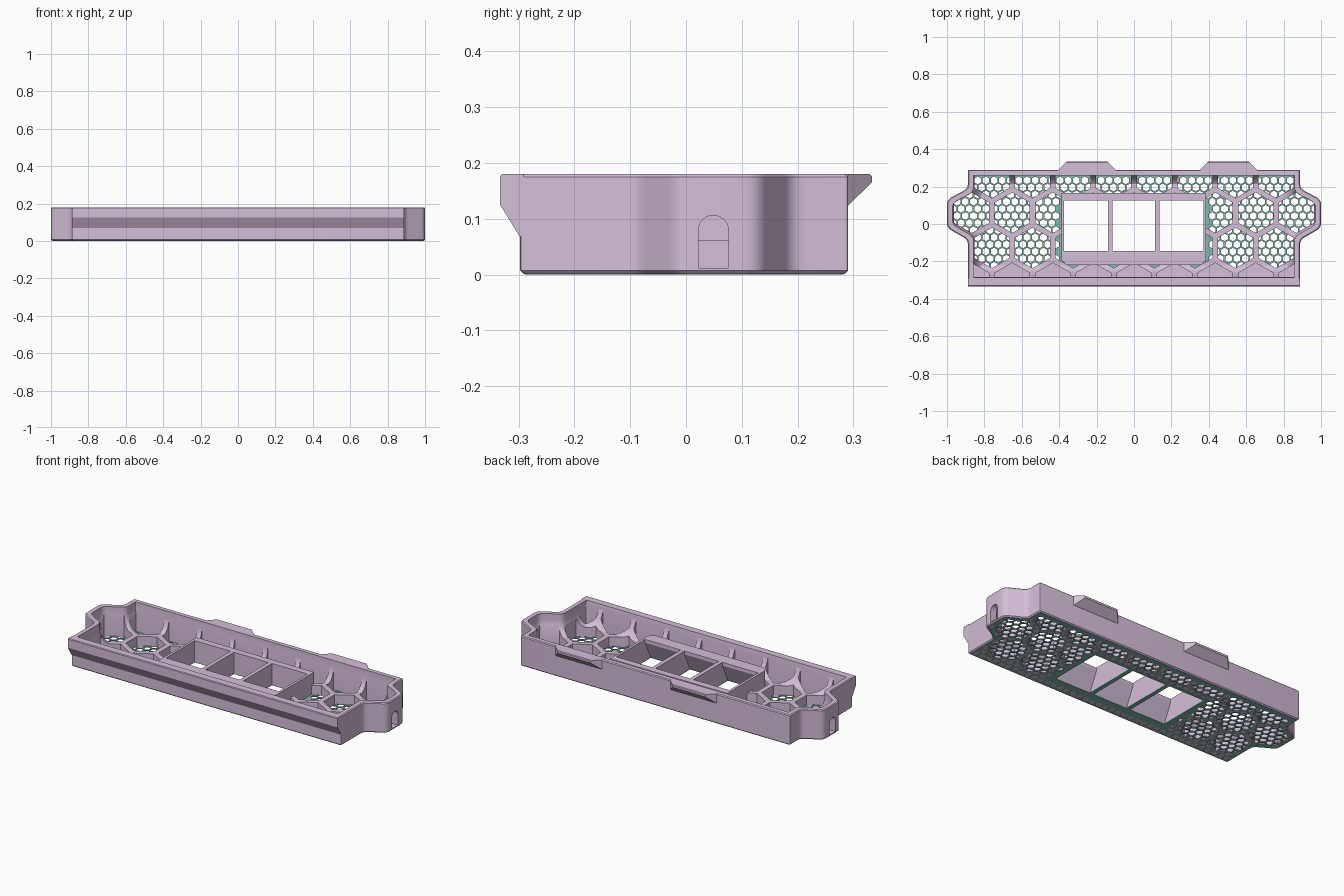
import bpy, bmesh, math
from mathutils import Vector

old = bpy.data.objects.get("Cube")
if old:
    bpy.data.objects.remove(old)


def material(name, rgb):
    m = bpy.data.materials.new(name)
    m.use_nodes = True
    m.diffuse_color = (*rgb, 1)
    m.node_tree.nodes["Principled BSDF"].inputs["Base Color"].default_value = (*rgb, 1)
    return m


lilac = material("lilac", (0.66, 0.52, 0.69))
teal = material("teal", (0.24, 0.47, 0.42))


def add_rings(bm, rings):
    """Closed solid through rings of 3D points."""
    rows = [[bm.verts.new(p) for p in ring] for ring in rings]
    n = len(rows[0])
    for a, b in zip(rows, rows[1:]):
        for i in range(n):
            j = (i + 1) % n
            bm.faces.new((a[i], a[j], b[j], b[i]))
    bm.faces.new(rows[0][::-1])
    bm.faces.new(rows[-1])


def solid(name, groups, mat=None):
    bm = bmesh.new()
    for rings in groups:
        add_rings(bm, rings)
    bmesh.ops.recalc_face_normals(bm, faces=bm.faces)
    me = bpy.data.meshes.new(name)
    bm.to_mesh(me)
    bm.free()
    ob = bpy.data.objects.new(name, me)
    bpy.context.collection.objects.link(ob)
    if mat:
        me.materials.append(mat)
    else:
        ob.hide_render = True
    return ob


def combine(ob, cutters, operation="DIFFERENCE"):
    for c in cutters:
        mod = ob.modifiers.new("cut", "BOOLEAN")
        mod.operation = operation
        mod.solver = "EXACT"
        mod.object = c
    dg = bpy.context.evaluated_depsgraph_get()
    me = bpy.data.meshes.new_from_object(ob.evaluated_get(dg))
    ob.modifiers.clear()
    ob.data = me


def outline(d, front=-0.297):
    """Tray plan inset by d, with softened corners."""
    half = [(0.888, front), (0.888, -0.085), (1.0, -0.02),
            (1.0, 0.13), (0.888, 0.19), (0.888, 0.29)]
    pts = [Vector(p) for p in half + [(-x, y) for x, y in reversed(half)]]
    n = len(pts)
    inset = []
    for i, p in enumerate(pts):
        a = (p - pts[i - 1]).normalized()
        b = (pts[(i + 1) % n] - p).normalized()
        na, nb = Vector((-a.y, a.x)), Vector((-b.y, b.x))
        inset.append(p + (na + nb) * d / (1 + na.dot(nb)))
    out = []
    for i, p in enumerate(inset):
        r = 0.006 if i % 6 in (0, 5) else 0.025
        s = p + (inset[i - 1] - p).normalized() * r
        e = p + (inset[(i + 1) % n] - p).normalized() * r
        for k in range(5):
            t = k / 4
            out.append(s * (1 - t) ** 2 + p * 2 * t * (1 - t) + e * t * t)
    return out


def plan(layers):
    return [[(p.x, p.y, z) for p in outline(d, f)] for z, d, f in layers]


def along_x(profile, x0, x1):
    return [[(x, y, z) for y, z in profile] for x in (x0, x1)]


def hexagon(cx, cy, r, z0, z1):
    ring = [(cx + r * math.sin(k * math.pi / 3), cy + r * math.cos(k * math.pi / 3))
            for k in range(6)]
    return [[(x, y, z) for x, y in ring] for z in (z0, z1)]


F = -0.297

# Cutters: cavity with curved foot, honeycomb pockets, window openings, end arches
cavity = solid("cavity_cutter", [plan([(0.061, 0.075, F), (0.072, 0.058, F),
                                       (0.09, 0.044, F), (0.115, 0.034, -0.3),
                                       (0.145, 0.03, -0.312), (0.2, 0.03, -0.32)])])
pitch = 0.217
pockets = []
for row, cy in enumerate((-0.316, -0.128, 0.06, 0.247)):
    for k in range(-5, 6):
        pockets.append(hexagon((k + 0.5 * (row % 2)) * pitch, cy, 0.108,
                               -0.05 if row else 0.012, 0.16))
honeycomb = solid("honeycomb_cutter", pockets)
clip = solid("clip_cutter", [plan([(-0.1, 0.031, F - 0.018), (0.3, 0.031, F - 0.018)])])
combine(honeycomb, [clip], "INTERSECT")

window = [(0.125, -0.05), (0.125, 0.25), (-0.145, 0.25), (-0.145, 0.11), (-0.222, -0.05)]
windows = solid("window_cutter", [along_x(window, a, b) for a, b in
                                  ((-0.373, -0.138), (-0.114, 0.112), (0.136, 0.371))])
arch = [(0.022, 0.012), (0.076, 0.012)]
arch += [(0.049 + 0.027 * math.cos(math.pi * k / 12), 0.079 + 0.027 * math.sin(math.pi * k / 12))
         for k in range(13)]
arches = solid("arch_cutter", [along_x(arch, 0.9, 1.1), along_x(arch, -1.1, -0.9)])

# Tray body with raised honeycomb ribs
tray = solid("tray_body", [plan([(0.001, 0.006, F), (0.007, 0, F),
                                 (0.175, 0, F), (0.18, 0.005, F)])], lilac)
combine(tray, [cavity, honeycomb, windows, arches])

# Fine mesh sheet under the tray
step = 0.044
holes = []
for j in range(-8, 9):
    for i in range(-24, 25):
        x, y = (i + 0.5 * (j % 2)) * step, 0.005 + j * step * 0.866
        t = max(0, abs(x) - 0.86) * 0.6
        in_tray = abs(x) < 0.86 and -0.27 < y < 0.262
        in_end = 0.7 < abs(x) < 0.972 and -0.062 + t < y < 0.176 - t
        under_frame = abs(x) < 0.396 and -0.225 < y < 0.148
        if (in_tray or in_end) and not under_frame:
            holes.append(hexagon(x, y, 0.0205, -0.02, 0.03))
hole_cutter = solid("mesh_hole_cutter", holes)
sheet = solid("mesh_floor", [plan([(0, 0.009, F), (0.006, 0.009, F)])], teal)
combine(sheet, [hole_cutter, windows])

# Three-window frame in the middle
frame_plan = [(-0.388, 0.165), (-0.388, -0.19), (-0.363, -0.218),
              (0.361, -0.218), (0.386, -0.19), (0.386, 0.165)]
frame = solid("window_frame", [[[(x, y, z) for x, y in frame_plan]
                                for z in (0.002, 0.13)]], lilac)
combine(frame, [windows])

# Front lip and rear clips
lip = [(-0.291, 0.068), (-0.298, 0.068), (-0.333, 0.125), (-0.333, 0.176),
       (-0.329, 0.18), (-0.291, 0.18)]
front_lip = solid("front_lip", [along_x(lip, -0.888, 0.888)], lilac)
for name, x0, x1 in (("rear_clip_right", -0.405, -0.1), ("rear_clip_left", 0.352, 0.657)):
    rings = []
    for z, k in ((0.124, 0.02), (0.165, 1), (0.176, 1), (0.18, 0.9)):
        y, s = 0.29 + 0.043 * k, 0.043 * k
        rings.append([(x0, 0.28, z), (x1, 0.28, z), (x1, 0.29, z),
                      (x1 - s, y, z), (x0 + s, y, z), (x0, 0.29, z)])
    solid(name, [rings], lilac)

# Remove cutters, then smooth the rounded walls
for c in (cavity, honeycomb, clip, windows, arches, hole_cutter):
    bpy.data.objects.remove(c)
bpy.ops.object.select_all(action="DESELECT")
tray.select_set(True)
bpy.context.view_layer.objects.active = tray
bpy.ops.object.shade_smooth_by_angle(angle=math.radians(25))
